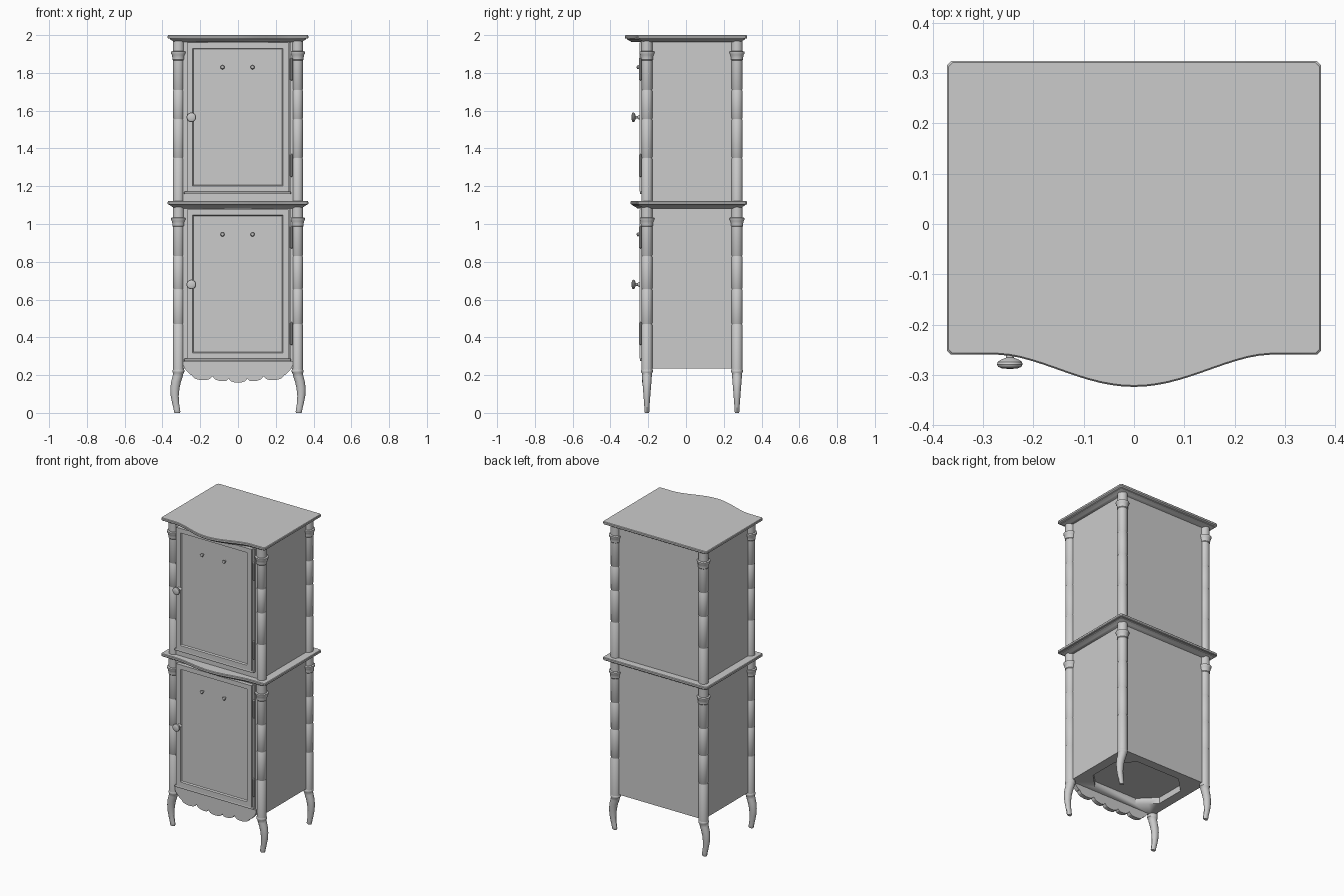
import bpy, bmesh, math
from mathutils import Vector

if "Cube" in bpy.data.objects:
    bpy.data.objects.remove(bpy.data.objects["Cube"])


def finish(name, bm, angle=35):
    bmesh.ops.recalc_face_normals(bm, faces=bm.faces[:])
    me = bpy.data.meshes.new(name)
    bm.to_mesh(me)
    bm.free()
    ob = bpy.data.objects.new(name, me)
    bpy.context.collection.objects.link(ob)
    bpy.ops.object.select_all(action='DESELECT')
    ob.select_set(True)
    bpy.context.view_layer.objects.active = ob
    bpy.ops.object.shade_smooth_by_angle(angle=math.radians(angle))
    return ob


def loft(name, rings, angle=35):
    """Skin a list of equal-length point rings and cap both ends."""
    bm = bmesh.new()
    rows = [[bm.verts.new(p) for p in r] for r in rings]
    n = len(rows[0])
    for a, b in zip(rows, rows[1:]):
        for i in range(n):
            j = (i + 1) % n
            bm.faces.new((a[i], a[j], b[j], b[i]))
    bm.faces.new(rows[0])
    bm.faces.new(rows[-1])
    return finish(name, bm, angle)


def ellipse(cx, cy, z, rx, ry, n=16):
    return [(cx + rx * math.cos(2 * math.pi * i / n),
             cy + ry * math.sin(2 * math.pi * i / n), z) for i in range(n)]


def box(name, lo, hi, bevel=0.0):
    bm = bmesh.new()
    bmesh.ops.create_cube(bm, size=1)
    for v in bm.verts:
        v.co = Vector([l + (c + 0.5) * (h - l) for c, l, h in zip(v.co, lo, hi)])
    if bevel:
        bmesh.ops.bevel(bm, geom=bm.edges[:], offset=bevel, segments=2,
                        profile=0.5, affect='EDGES')
    return finish(name, bm)


def turned_knob(name, x, y, z, profile):
    """Lathe around the y axis; profile is (distance out from y, radius)."""
    loft(name, [[(x + r * math.cos(t * math.pi / 10), y - d, z + r * math.sin(t * math.pi / 10))
                 for t in range(20)] for d, r in profile])


def slab_outline(inset, bow, z, c=0.008):
    """Slab plan with clipped corners and a bowed front edge."""
    w, yb, yf = 0.372 - inset, 0.324 - inset, -0.26 + inset
    pts = [(w, yf + c, z), (w, yb - c, z), (w - c, yb, z), (c - w, yb, z),
           (-w, yb - c, z), (-w, yf + c, z), (c - w, yf, z)]
    for i in range(25):
        x = -0.27 + 0.54 * i / 24
        s = max(0.0, 0.5 + 0.5 * math.cos(math.pi * x / 0.27)) ** 0.85
        pts.append((x, yf - bow * s, z))
    return pts + [(w - c, yf, z)]


def moulded_slab(name, z0, z1, bow):
    h = z1 - z0
    prof = [(0.036, 0), (0.03, 0.12), (0.022, 0.25), (0.012, 0.38), (0.012, 0.48),
            (0.003, 0.52), (0, 0.62), (0, 0.9), (0.003, 1)]
    loft(name, [slab_outline(i, bow, z0 + t * h) for i, t in prof])


# Crown and waist mouldings
moulded_slab("crown", 1.963, 2.0, 0.064)
moulded_slab("waist_shelf", 1.083, 1.121, 0.034)

# Carcasses
box("upper_carcass", (-0.318, -0.222, 1.115), (0.318, 0.277, 1.97))
lower = box("lower_carcass", (-0.318, -0.222, 0.235), (0.318, 0.277, 1.09))

# Octagonal recess in the underside
ox, y0, y1, c = 0.255, -0.17, 0.22, 0.1
octagon = [(ox, y0 + c), (ox, y1 - c), (ox - c, y1), (c - ox, y1),
           (-ox, y1 - c), (-ox, y0 + c), (c - ox, y0), (ox - c, y0)]
cutter = loft("recess_cutter", [[(x, y, z) for x, y in octagon] for z in (0.2, 0.275)])
cutter.hide_render = True
cutter.hide_set(True)
mod = lower.modifiers.new("recess", 'BOOLEAN')
mod.object = cutter
mod.operation = 'DIFFERENCE'
mod.solver = 'EXACT'
bpy.context.view_layer.objects.active = lower
lower.select_set(True)
bpy.ops.object.modifier_apply(modifier="recess")
bpy.data.objects.remove(cutter)

# Corner posts with joints and capitals, and cabriole legs
sections = (("upper", 1.115, 1.97, (1.35, 1.555, 1.71)),
            ("lower", 0.22, 1.09, (0.47, 0.655, 0.83)))
leg_profile = [(0.0, 0.322, 0.014, 0.010), (0.006, 0.322, 0.017, 0.013),
               (0.02, 0.324, 0.017, 0.013), (0.05, 0.330, 0.018, 0.015),
               (0.09, 0.335, 0.021, 0.018), (0.13, 0.334, 0.024, 0.021),
               (0.165, 0.328, 0.026, 0.024), (0.195, 0.319, 0.027, 0.026),
               (0.21, 0.316, 0.027, 0.027), (0.216, 0.315, 0.031, 0.031),
               (0.226, 0.315, 0.031, 0.031), (0.232, 0.315, 0.027, 0.027)]
for side, sx in (("left", -1), ("right", 1)):
    for end, py in (("front", -0.207), ("back", 0.27)):
        for part, z0, z1, joints in sections:
            prof = [(z0, 0.029)]
            for j in joints:
                prof += [(j - 0.005, 0.029), (j - 0.001, 0.0265),
                         (j + 0.001, 0.0265), (j + 0.005, 0.029)]
            prof += [(z1 - t, r) for t, r in ((0.104, 0.029), (0.10, 0.032), (0.092, 0.032),
                     (0.075, 0.035), (0.066, 0.040), (0.058, 0.040), (0.055, 0.030), (0, 0.030))]
            loft(f"{part}_{end}_{side}_post",
                 [ellipse(sx * 0.315, py, z, r, r, 20) for z, r in prof])
        loft(f"{end}_{side}_leg",
             [ellipse(sx * cx, py, z, rx, ry, 12) for z, cx, rx, ry in leg_profile])

# Doors with recessed panels, sills, hinges, knobs and pegs
for part, z0, z1, kz, pz, hinges in (
        ("upper", 1.172, 1.96, 1.565, 1.83, (1.31, 1.82)),
        ("lower", 0.288, 1.077, 0.68, 0.945, (0.42, 0.93))):
    bm = bmesh.new()
    bmesh.ops.create_cube(bm, size=1)
    lo, hi = Vector((-0.27, -0.247, z0)), Vector((0.268, -0.218, z1))
    for v in bm.verts:
        v.co = Vector([a + (k + 0.5) * (b - a) for k, a, b in zip(v.co, lo, hi)])
    bm.normal_update()
    front = min(bm.faces, key=lambda f: f.calc_center_median().y)
    for thick, depth in ((0.042, 0), (0.007, -0.009)):
        bmesh.ops.inset_region(bm, faces=[front], thickness=thick, depth=depth)
    finish(f"{part}_door", bm, 20)
    box(f"{part}_door_sill", (-0.285, -0.243, z0 - 0.014), (0.28, -0.215, z0 - 0.001), 0.003)
    box(f"{part}_door_jamb", (0.27, -0.236, z0), (0.281, -0.215, z1))
    for i, h in enumerate(hinges):
        loft(f"{part}_hinge_{i}", [ellipse(0.283, -0.242, h + d, r, r, 10)
             for d, r in ((-0.06, 0.004), (-0.055, 0.008), (0.055, 0.008), (0.06, 0.004))])
    turned_knob(f"{part}_knob", -0.247, -0.244, kz,
                [(0, 0.014), (0.006, 0.012), (0.012, 0.007), (0.022, 0.008), (0.026, 0.018),
                 (0.03, 0.024), (0.035, 0.0255), (0.04, 0.023), (0.043, 0.016), (0.044, 0.006)])
    for i, px in enumerate((-0.082, 0.077)):
        turned_knob(f"{part}_peg_{i}", px, -0.236, pz,
                    [(0, 0.005), (0.01, 0.005), (0.013, 0.009), (0.018, 0.011),
                     (0.023, 0.008), (0.025, 0.003)])

# Scalloped apron under the front
cusps = [(-0.29, 0.25), (-0.245, 0.2), (-0.135, 0.195), (-0.05, 0.182),
         (0.05, 0.182), (0.135, 0.195), (0.245, 0.2), (0.29, 0.25)]
drops = [0.008, 0.024, 0.02, 0.022, 0.02, 0.024, 0.008]
edge = []
for (xa, za), (xb, zb), d in zip(cusps, cusps[1:], drops):
    for i in range(8):
        t = i / 8
        edge.append((xa + (xb - xa) * t, za + (zb - za) * t - d * math.sqrt(1 - (2 * t - 1) ** 2)))
edge += [cusps[-1], (0.29, 0.272), (-0.29, 0.272)]
loft("scalloped_apron", [[(x, y, z) for x, z in edge] for y in (-0.232, -0.205)], 25)
